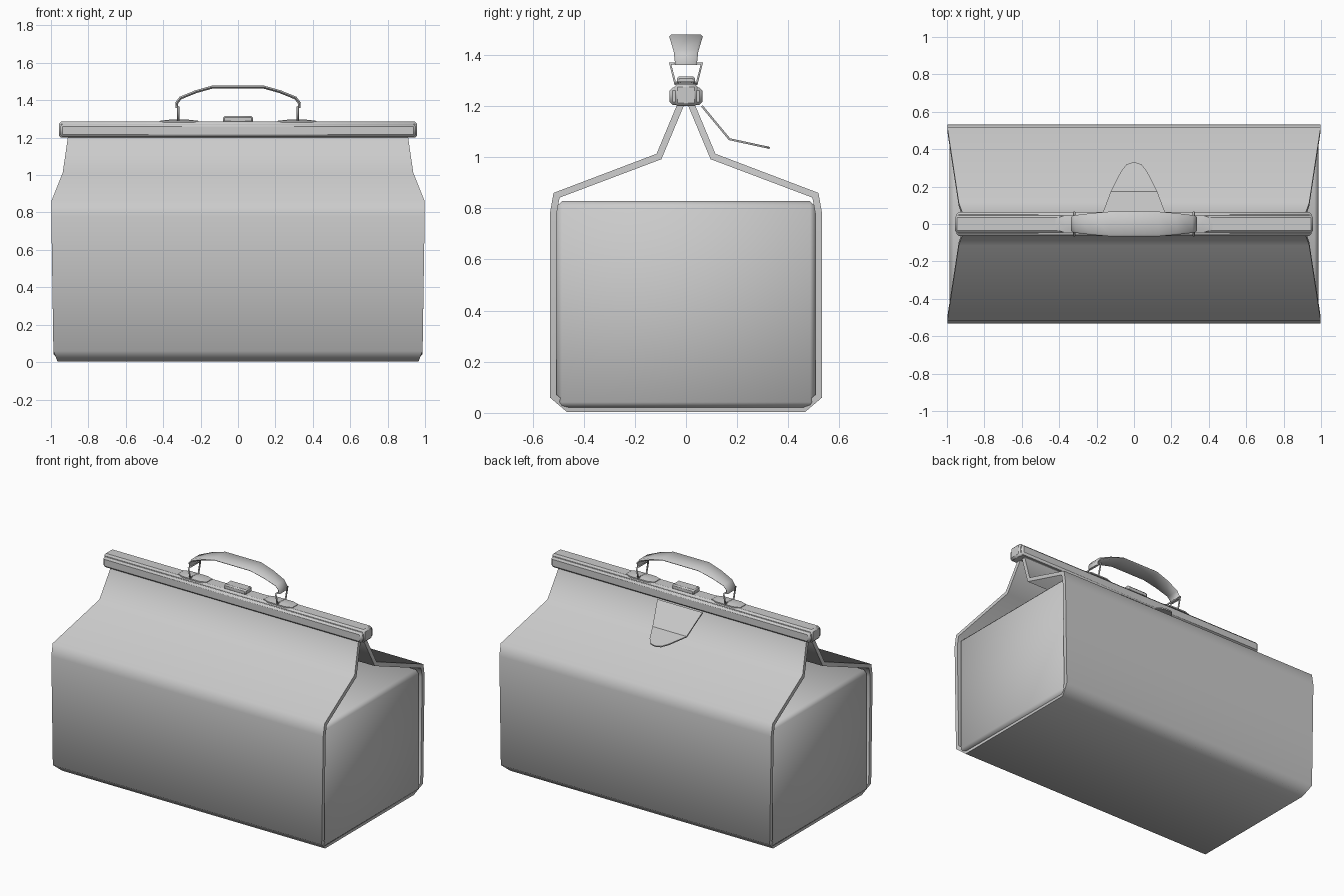
import bpy, bmesh, math
from mathutils import Vector

cube = bpy.data.objects.get("Cube")
if cube:
    bpy.data.objects.remove(cube, do_unlink=True)

grey = bpy.data.materials.new("plain_grey")
grey.use_nodes = True
grey.diffuse_color = (0.6, 0.6, 0.6, 1)
grey.node_tree.nodes["Principled BSDF"].inputs["Base Color"].default_value = (0.6, 0.6, 0.6, 1)


def finish(name, bm, angle=40, thickness=0, bevel=0):
    """Turn a bmesh into a shaded object, with optional thickness and bevel."""
    bmesh.ops.recalc_face_normals(bm, faces=bm.faces)
    mesh = bpy.data.meshes.new(name)
    bm.to_mesh(mesh)
    bm.free()
    obj = bpy.data.objects.new(name, mesh)
    bpy.context.collection.objects.link(obj)
    mesh.materials.append(grey)
    bpy.ops.object.select_all(action='DESELECT')
    obj.select_set(True)
    bpy.context.view_layer.objects.active = obj
    if thickness:
        mod = obj.modifiers.new("Thickness", 'SOLIDIFY')
        mod.thickness = abs(thickness)
        mod.offset = -1 if thickness > 0 else 0
        mod.use_even_offset = True
        bpy.ops.object.modifier_apply(modifier=mod.name)
    if bevel:
        mod = obj.modifiers.new("Bevel", 'BEVEL')
        mod.width = bevel
        mod.limit_method = 'ANGLE'
        bpy.ops.object.modifier_apply(modifier=mod.name)
    bpy.ops.object.shade_smooth_by_angle(angle=math.radians(angle))
    return obj


def loft(bm, rows, close=False):
    """Join rows of points with quads; optionally close and cap each row."""
    vs = [[bm.verts.new(p) for p in row] for row in rows]
    n = len(rows[0])
    for a, b in zip(vs, vs[1:]):
        for i in range(n if close else n - 1):
            j = (i + 1) % n
            bm.faces.new((a[i], a[j], b[j], b[i]))
    if close:
        bm.faces.new(vs[0])
        bm.faces.new(vs[-1])


def box(name, x, y, z0, z1, bevel, angle=40):
    bm = bmesh.new()
    loft(bm, [[(-x, -y, z), (x, -y, z), (x, y, z), (-x, y, z)] for z in (z0, z1)], True)
    return finish(name, bm, angle, bevel=bevel)


# Folded outer cover: (y, z, half width), from mouth to base, then mirrored
side = [(0.02, 1.25, 0.905), (0.037, 1.2, 0.91), (0.115, 1.013, 0.937),
        (0.518, 0.86, 0.998), (0.532, 0.78, 0.998), (0.532, 0.06, 0.987),
        (0.465, 0.003, 0.965)]
profile = side + [(-y, z, w) for y, z, w in reversed(side)]
bm = bmesh.new()
loft(bm, [[(-w, y, z), (w, y, z)] for y, z, w in profile])
bmesh.ops.recalc_face_normals(bm, faces=bm.faces)
front = min(bm.faces, key=lambda f: f.calc_center_median().y)
inward = front.normal.y > 0
finish("leather_cover", bm, 70, thickness=0.026)
cover = bpy.context.object
if max(abs(v.co.y) for v in cover.data.vertices) > 0.54:
    raise RuntimeError("cover thickened outward")

# Inner case with the end panels
box("inner_case", 0.986, 0.507, 0.02, 0.828, 0.022, 50)

# Clamp frame along the mouth
box("frame_core", 0.958, 0.046, 1.2, 1.286, 0.012)
box("frame_jaws", 0.95, 0.064, 1.204, 1.272, 0.012)
box("clasp", 0.08, 0.036, 1.28, 1.315, 0.008)

# Carrying handle: strap sections (x, z, half width)
half = [(0.327, 1.36, 0.042), (0.328, 1.385, 0.045), (0.308, 1.412, 0.048),
        (0.225, 1.446, 0.058), (0.132, 1.472, 0.066)]
path = half + [(-x, z, w) for x, z, w in reversed(half)]
rows = []
for i, (x, z, w) in enumerate(path):
    a, b = path[max(i - 1, 0)], path[min(i + 1, len(path) - 1)]
    t = Vector((b[0] - a[0], 0, b[1] - a[1])).normalized()
    n = Vector((t.z, 0, -t.x))
    c = Vector((x, 0, z))
    rows.append([c + n * (h * 0.008) + Vector((0, w * k, 0))
                 for h, k in ((1, 0.85), (0, 1), (-1, 0.85), (-1, -0.85), (0, -1), (1, -0.85))])
bm = bmesh.new()
loft(bm, rows, True)
finish("handle", bm, 50)

for s, label in ((1, "left"), (-1, "right")):
    # Tapered mounting plate
    bm = bmesh.new()
    outline = [(0.105, 0.03), (0.06, 0.045), (-0.06, 0.045), (-0.105, 0.03)]
    outline += [(x, -y) for x, y in reversed(outline)]
    loft(bm, [[(s * 0.315 + x * k, y * k, z) for x, y in outline]
              for z, k in ((1.282, 1), (1.29, 1), (1.296, 0.5))], True)
    finish(label + "_handle_plate", bm)

    # Wire loop that carries the handle
    curve = bpy.data.curves.new(label + "_handle_loop", 'CURVE')
    curve.dimensions = '3D'
    curve.bevel_depth = 0.006
    curve.bevel_resolution = 1
    spline = curve.splines.new('POLY')
    points = [(-0.043, 1.292), (-0.062, 1.366), (0.062, 1.366), (0.043, 1.292)]
    spline.points.add(len(points) - 1)
    for p, (y, z) in zip(spline.points, points):
        p.co = (s * 0.32, y, z, 1)
    spline.use_cyclic_u = True
    loop = bpy.data.objects.new(label + "_handle_loop", curve)
    bpy.context.collection.objects.link(loop)
    curve.materials.append(grey)

# Closing flap at the back: (half width, y, z)
flap = [(0.165, 0.062, 1.2), (0.125, 0.17, 1.07), (0.07, 0.28, 1.046),
        (0.04, 0.318, 1.038), (0.012, 0.327, 1.036)]
bm = bmesh.new()
loft(bm, [[(-w, y, z), (w, y, z)] for w, y, z in flap])
finish("closing_flap", bm, 30, thickness=-0.008)
